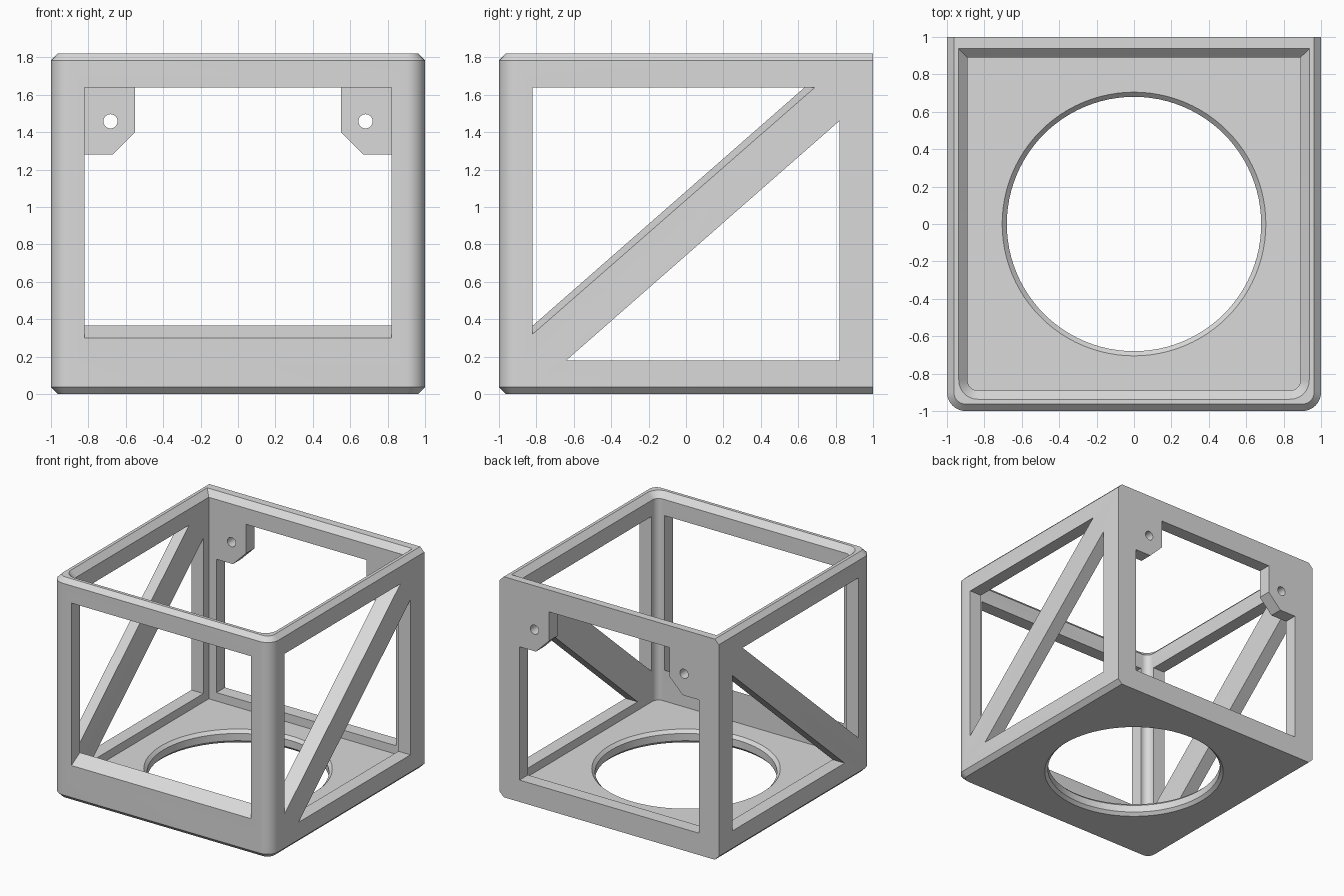
import bpy, bmesh, math

if "Cube" in bpy.data.objects:
    bpy.data.objects.remove(bpy.data.objects["Cube"])

grey = bpy.data.materials.new("light grey")
grey.diffuse_color = (0.7, 0.7, 0.7, 1)
grey.use_nodes = True
grey.node_tree.nodes["Principled BSDF"].inputs["Base Color"].default_value = grey.diffuse_color


def loft(name, loops):
    """Closed solid through a list of equally long point loops."""
    bm = bmesh.new()
    rings = [[bm.verts.new(p) for p in loop] for loop in loops]
    n = len(rings[0])
    for a, b in zip(rings, rings[1:]):
        for i in range(n):
            j = (i + 1) % n
            bm.faces.new((a[i], a[j], b[j], b[i]))
    bm.faces.new(rings[0])
    bm.faces.new(rings[-1])
    bmesh.ops.recalc_face_normals(bm, faces=bm.faces)
    mesh = bpy.data.meshes.new(name)
    bm.to_mesh(mesh)
    bm.free()
    mesh.materials.append(grey)
    ob = bpy.data.objects.new(name, mesh)
    bpy.context.collection.objects.link(ob)
    return ob


def tray_loop(half, back, radius, z, steps=10):
    """Rectangle with rounded front corners and square back corners."""
    pts = [(half, back, z), (-half, back, z)]
    c = half - radius
    for cx, start in ((-c, math.pi), (c, 1.5 * math.pi)):
        for k in range(steps + 1):
            a = start + k / steps * math.pi / 2
            pts.append((cx + radius * math.cos(a), -c + radius * math.sin(a), z))
    return pts


def circle(r, n=96):
    return [(r * math.cos(2 * math.pi * k / n), r * math.sin(2 * math.pi * k / n))
            for k in range(n)]


def cut(target, cutter):
    mod = target.modifiers.new("cut", "BOOLEAN")
    mod.operation = "DIFFERENCE"
    mod.solver = "EXACT"
    mod.object = cutter
    bpy.context.view_layer.objects.active = target
    bpy.ops.object.modifier_apply(modifier=mod.name)
    bpy.data.objects.remove(cutter)


WALL, TOP, CH = 0.11, 1.82, 0.037


def wall_cut(outer, inner, place):
    """Opening through a wall, running from the outer to the inner outline."""
    loops = []
    for t in (-0.2, 1.2):
        loops.append([place(a + (c - a) * t, b + (d - b) * t, 1 - WALL * t)
                      for (a, b), (c, d) in zip(outer, inner)])
    cut(frame, loft("opening", loops))


# Outer body with chamfered top and bottom edges, flat at the back
frame = loft("frame", [
    tray_loop(1 - CH, 1, 0.1 - CH, 0),
    tray_loop(1, 1, 0.1, CH),
    tray_loop(1, 1, 0.1, TOP - CH),
    tray_loop(1 - CH, 1, 0.1 - CH, TOP)])

# Inner cavity, flared at the top rim
w, flare, over = 1 - WALL, 0.047, 0.02
cut(frame, loft("cavity", [
    tray_loop(w, w, 0.055, WALL),
    tray_loop(w, w, 0.055, TOP - flare),
    tray_loop(w + flare + over, w + flare + over, 0.055 + flare + over, TOP + over)]))

# Round floor hole, chamfered above and below
cut(frame, loft("floor_hole", [
    [(x, y, z) for x, y in circle(r)]
    for r, z in ((0.715, -0.01), (0.68, 0.025), (0.68, 0.085), (0.715, 0.12))]))

# Front window with sloping sill
E, HI = 0.82, 1.64
wall_cut([(-E, 0.30), (E, 0.30), (E, HI), (-E, HI)],
         [(-E, 0.365), (E, 0.365), (E, HI), (-E, HI)],
         lambda u, z, d: (u, -d, z))

# Back window, leaving a mounting tab in each upper corner
half = [(E, 0.18), (E, 1.28), (0.67, 1.28), (0.55, 1.40), (0.55, HI)]
back = half + [(-u, z) for u, z in reversed(half)]
wall_cut(back, back, lambda u, z, d: (u, d, z))

for s in (-1, 1):
    # Screw hole in the tab
    hole = [(0.682 * s + x, 1.458 + z) for x, z in circle(0.038, 32)]
    wall_cut(hole, hole, lambda u, z, d: (u, d, z))
    # Side wall openings above and below the diagonal brace
    side = lambda u, z, d: (s * d, u, z)
    wall_cut([(-E, 0.32), (0.69, HI), (-E, HI)],
             [(-E, 0.365), (0.635, HI), (-E, HI)], side)
    lower = [(-0.64, 0.18), (E, 0.18), (E, 1.46)]
    wall_cut(lower, lower, side)

# Smooth round parts, sharp edges elsewhere
bpy.ops.object.select_all(action="DESELECT")
frame.select_set(True)
bpy.context.view_layer.objects.active = frame
bpy.ops.object.shade_smooth_by_angle(angle=math.radians(25))
